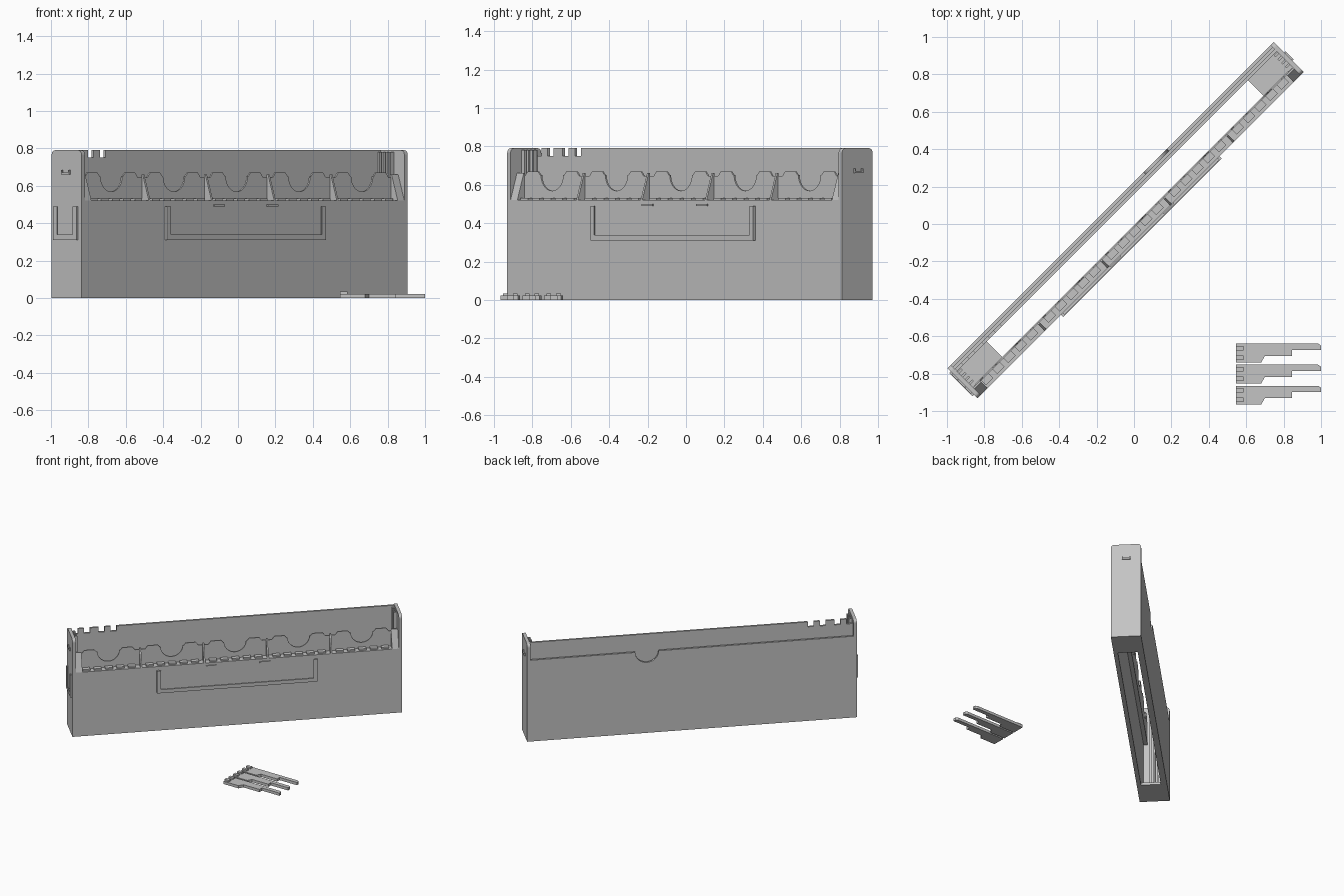
import bpy, bmesh, math
from mathutils import Vector

cube = bpy.data.objects.get("Cube")
if cube:
    bpy.data.objects.remove(cube, do_unlink=True)

grey = bpy.data.materials.new("plain_grey")
grey.use_nodes = True
COLOR = (0.55, 0.55, 0.55, 1)
grey.diffuse_color = COLOR
grey.node_tree.nodes["Principled BSDF"].inputs["Base Color"].default_value = COLOR

TURN = math.radians(45)      # the tray stands diagonally
U0, U1 = -1.25, 1.216        # tray ends
V0, V1 = -0.067, 0.159       # tray front and back
TOP, LIP = 0.79, 0.52


def prism(bm, pts, axis, a, b):
    """Extrude a 2D outline along an axis from a to b."""
    def place(p, t):
        return {"x": (t, *p), "y": (p[0], t, p[1]), "z": (*p, t)}[axis]
    face = bm.faces.new([bm.verts.new(place(p, a)) for p in pts])
    ext = bmesh.ops.extrude_face_region(bm, geom=[face])
    shift = Vector(place((0, 0), b)) - Vector(place((0, 0), a))
    bmesh.ops.translate(bm, vec=shift, verts=[v for v in ext["geom"] if isinstance(v, bmesh.types.BMVert)])


def box(bm, u, v, z):
    prism(bm, [(u[0], v[0]), (u[1], v[0]), (u[1], v[1]), (u[0], v[1])], "z", *z)


def finish(name, bm, turn=TURN):
    bmesh.ops.recalc_face_normals(bm, faces=bm.faces)
    me = bpy.data.meshes.new(name)
    bm.to_mesh(me)
    bm.free()
    me.materials.append(grey)
    ob = bpy.data.objects.new(name, me)
    ob.rotation_euler.z = turn
    bpy.context.collection.objects.link(ob)
    return ob


def arc(cx, cz, r, a, b, n):
    return [(cx + r * math.cos(math.radians(a + (b - a) * i / n)),
             cz + r * math.sin(math.radians(a + (b - a) * i / n))) for i in range(n + 1)]


# Base with a long opening
bm = bmesh.new()
box(bm, (U0, -1.0), (V0, V1), (0, 0.02))
box(bm, (0.975, U1), (V0, V1), (0, 0.02))
finish("base_ends", bm)

# Front wall with the shelf of the bins
bm = bmesh.new()
box(bm, (U0, U1), (V0, -0.035), (0, LIP))
box(bm, (U0 + 0.03, U1 - 0.03), (-0.036, -0.007), (0.47, LIP))
finish("front_wall", bm)

# End walls with rounded top corners and inner guide ribs
R = 0.025
outline = [(V0, 0), (V1, 0)] + arc(V1 - R, TOP - R, R, 0, 90, 5) + arc(V0 + R, TOP - R, R, 90, 180, 5)
for side, a, b in (("right", U0, U0 + 0.025), ("left", U1 - 0.025, U1)):
    bm = bmesh.new()
    prism(bm, outline, "x", a, b)
    finish(side + "_end_wall", bm)
    bm = bmesh.new()
    inner, step = (b, 0.025) if side == "right" else (a, -0.025)
    for i in range(4):
        v = 0.012 + i * 0.028
        box(bm, sorted((inner, inner + step)), (v, v + 0.012), (0.02, TOP - 0.01))
    finish(side + "_guide_ribs", bm)

# Tall inner back wall with comb slots
pts = [(U0, 0), (U1, 0), (U1, TOP)]
for u in (-0.91, -1.0, -1.11, -1.2):
    pts += [(u + 0.022, TOP), (u + 0.022, 0.75), (u - 0.022, 0.75), (u - 0.022, TOP)]
pts.append((U0, TOP))
bm = bmesh.new()
prism(bm, pts, "y", 0.113, 0.13)
finish("inner_back_wall", bm)

# Lower outer back wall with a thumb notch, and the strip joining the two
bm = bmesh.new()
prism(bm, [(U0, 0), (U1, 0), (U1, 0.66)] + arc(0.32, 0.66, 0.088, 0, -180, 16) + [(U0, 0.66)],
      "y", 0.143, V1)
box(bm, (U0, U1), (0.129, 0.144), (0, 0.02))
finish("outer_back_wall", bm)

# Scalloped bin panel, one outline built bin by bin
CENTRE, PITCH = -0.024, 0.474
centres = [CENTRE + PITCH * (i - 2) for i in range(5)]
pts = []
for c in centres:
    half = [(0.237, 0.645), (0.2, 0.645), (0.18, 0.67), (0.105, 0.67), (0.088, 0.65)]
    pts += [(c - d, z) for d, z in half[(c != centres[0]):]]
    pts += arc(c, 0.65, 0.082, 180, 360, 14)
    pts += [(c + d, z) for d, z in reversed(half)]
pts += [(centres[-1] + PITCH / 2, 0.47), (centres[0] - PITCH / 2, 0.47)]
bm = bmesh.new()
prism(bm, pts, "y", -0.014, -0.004)
finish("bin_panel", bm)

# Sloping dividers between bins, with thicker ones at the ends
wedge = [(V0, LIP), (-0.01, LIP), (-0.01, 0.66), (-0.02, 0.66)]
bm = bmesh.new()
for c in centres[:-1]:
    d = c + PITCH / 2
    prism(bm, wedge, "x", d - 0.006, d + 0.006)
prism(bm, wedge, "x", U0 + 0.024, U0 + 0.075)
prism(bm, wedge, "x", U1 - 0.075, U1 - 0.024)
finish("bin_dividers", bm)

# Small raised pads on the bin shelf
bm = bmesh.new()
for c in centres:
    for i in range(5):
        u = c + (i - 2) * 0.085
        box(bm, (u - 0.028, u + 0.028), (-0.05, -0.015), (LIP - 0.005, 0.532))
finish("shelf_pads", bm)


def holder(bm, axis, a, b, wall, out):
    """U-shaped label rail: base strips plus lips that overhang inward."""
    lo, hi, t = 0.31, 0.49, 0.016
    for depth, w in (((wall, wall + out * 0.6), t), ((wall + out * 0.6, wall + out), t * 1.8)):
        d = sorted(depth)
        for s, z in (((a, b), (lo, lo + w)), ((a, a + w), (lo, hi)), ((b - w, b), (lo, hi))):
            if axis == "u":
                box(bm, s, d, z)
            else:
                box(bm, d, s, z)


# Label holders on the front and on the right end
bm = bmesh.new()
holder(bm, "u", -0.62, 0.58, V0, -0.018)
finish("front_label_holder", bm)
bm = bmesh.new()
holder(bm, "v", -0.04, 0.135, U0, -0.012)
finish("end_label_holder", bm)

# Small catches on the front and the ends
bm = bmesh.new()
for u in (-0.212, 0.19):
    box(bm, (u - 0.04, u + 0.04), (V0 - 0.008, V0), (0.49, 0.5))
for u in (U0, U1):
    box(bm, (u - 0.01, u + 0.01), (0.018, 0.08), (0.66, 0.672))
    for v in (0.018, 0.072):
        box(bm, (u - 0.01, u + 0.01), (v, v + 0.008), (0.672, 0.684))
finish("catches", bm)

# Three loose stepped dividers lying on the ground
for i in range(3):
    y = -0.64 - i * 0.1125
    bm = bmesh.new()
    prism(bm, [(0.545, y), (0.985, y), (1.0, y - 0.01), (1.0, y - 0.033), (0.845, y - 0.033),
               (0.845, y - 0.065), (0.7, y - 0.065), (0.68, y - 0.1), (0.545, y - 0.1)], "z", 0, 0.022)
    for t in (0.012, 0.062):
        box(bm, (0.545, 0.585), (y - t - 0.025, y - t), (0.02, 0.034))
    finish("loose_divider_%d" % (i + 1), bm, 0)
